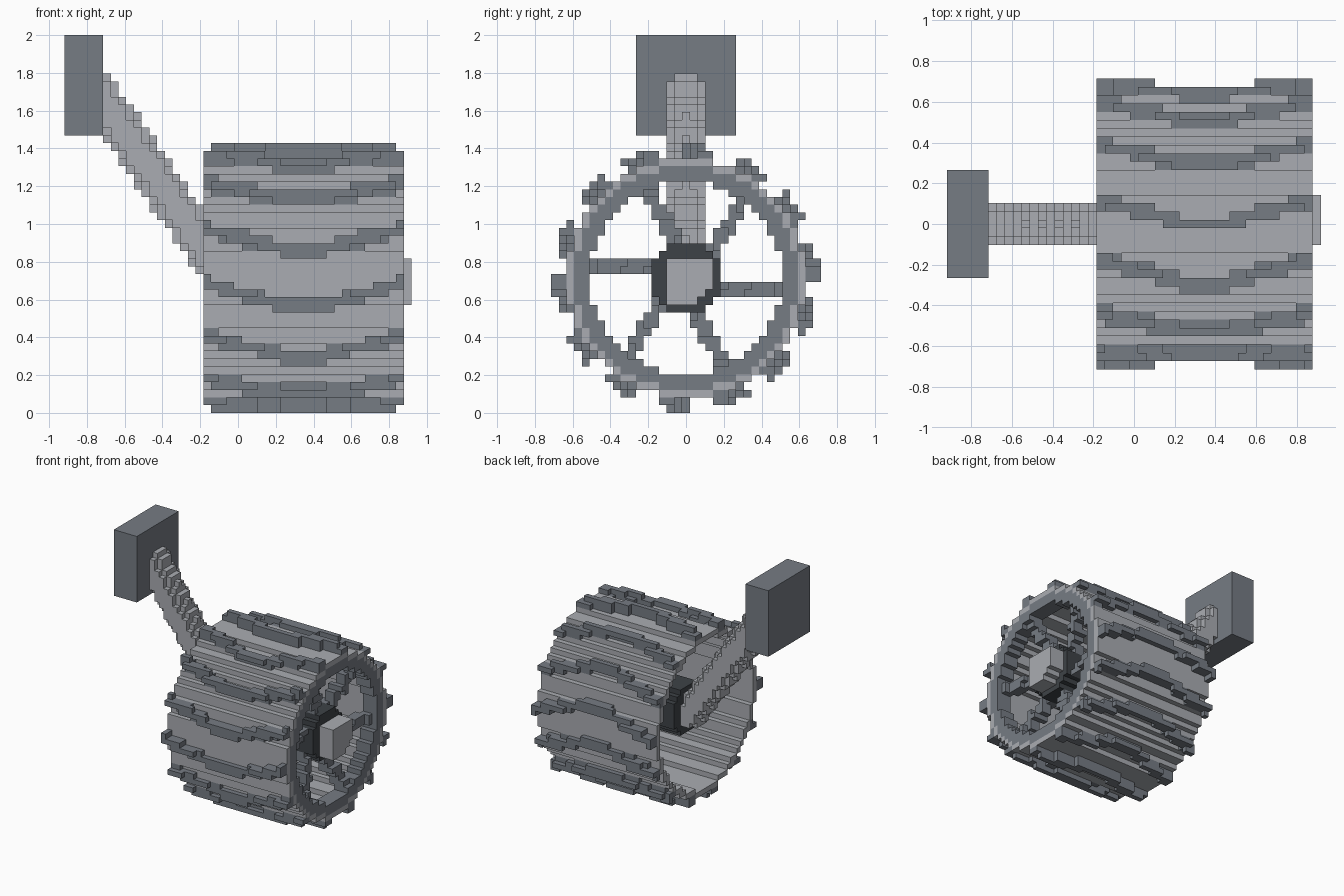
import bpy, bmesh
from math import atan2, cos, sin, hypot, pi, radians
from mathutils import Vector

if "Cube" in bpy.data.objects:
    bpy.data.objects.remove(bpy.data.objects["Cube"], do_unlink=True)

V = 2 / 49            # block size
AXLE = 17             # axle height in blocks
MID = 8.5             # middle of the wheel width in blocks
WHEEL = range(-4, 22) # wheel width in blocks


def material(name, rgb):
    m = bpy.data.materials.new(name)
    m.use_nodes = True
    m.diffuse_color = (*rgb, 1)
    m.node_tree.nodes["Principled BSDF"].inputs["Base Color"].default_value = (*rgb, 1)
    return m


light = material("light grey", (0.4, 0.415, 0.445))
slate = material("slate grey", (0.18, 0.2, 0.23))
dark = material("dark grey", (0.048, 0.055, 0.063))

cells = {}            # block -> part name, earlier parts win
parts = {}            # part name -> material


def fill(name, mat, xs, test, reach=18):
    """Fill blocks over xs where test(x, y, z) holds, z measured from the axle."""
    parts[name] = mat
    for x in xs:
        for y in range(-reach, reach + 1):
            for z in range(-AXLE, 32):
                if test(x, y, z):
                    cells.setdefault((x, y, z), name)


def is_tread(x, y, z):
    r = hypot(y, z)
    if not 15.5 < r <= 17.2:
        return False
    # chevron sweep: the middle runs ahead of the two ends
    sweep = radians(10.5) * min(1, 1.15 * (1 - abs(x - MID) / 12.5))
    step = 2 * pi / 14
    a = (atan2(z, y) - radians(80) - sweep + step / 2) % step - step / 2
    return abs(a) * r <= 0.85


def is_spoke(x, y, z):
    r = hypot(y, z)
    # spokes lean outwards from the hub to the rim
    if not 4 < r < 13 or abs(x - 16.5 - 0.33 * (r - 4)) > 1.1:
        return False
    for k in range(6):
        a = radians(60 * k - 1)
        along, across = y * cos(a) + z * sin(a), z * cos(a) - y * sin(a)
        if along > 0 and abs(across + 1.2) <= 0.95:
            return True
    return False


# arm axis, from the mounting block down to the hub
top, end = Vector((-17.5, 0, 23)), Vector((-1, 0, -1))
axis = (end - top).normalized()


def is_arm(x, y, z):
    d = Vector((x, y, z)) - top
    return (d - axis * d.dot(axis)).length <= 2.6 and z > -3


# hub, cap and spokes
fill("hub_cap", light, range(20, 23),
     lambda x, y, z: -2 <= y <= 3 and -3 <= z <= 2 and y - z < 5)
fill("hub", dark, range(0, 20), lambda x, y, z: hypot(y, z) <= 4.5)
fill("spokes", slate, range(14, 21), is_spoke)

# rim, drum and treads
fill("rim", slate, range(19, 22), lambda x, y, z: 12.4 < hypot(y, z) <= 14.5)
fill("drum", light, WHEEL, lambda x, y, z: 14.4 < hypot(y, z) <= 15.5)
fill("treads", slate, WHEEL, is_tread)

# arm and mounting block
fill("arm", light, range(-17, 0), is_arm)
fill("mounting_block", slate, range(-22, -17), lambda x, y, z: abs(y) <= 6 and z >= 19)

AXES = [Vector((1, 0, 0)), Vector((0, 1, 0)), Vector((0, 0, 1))]


def build(name, mat):
    """Make one mesh from the exposed sides of a part's blocks."""
    bm = bmesh.new()
    corners = {}

    def corner(p):
        key = tuple(round(c * 2) for c in p)
        if key not in corners:
            corners[key] = bm.verts.new((p + Vector((0, 0, AXLE + 0.5))) * V)
        return corners[key]

    for cell, owner in cells.items():
        if owner != name:
            continue
        c = Vector(cell)
        for i in range(3):
            for s in (-1, 1):
                n, u, w = AXES[i] * s, AXES[(i + 1) % 3], AXES[(i + 2) % 3] * s
                if tuple(int(t) for t in c + n) in cells:
                    continue
                bm.faces.new([corner(c + (n + u * a + w * b) / 2)
                              for a, b in ((-1, -1), (1, -1), (1, 1), (-1, 1))])
    mesh = bpy.data.meshes.new(name)
    bm.to_mesh(mesh)
    bm.free()
    mesh.materials.append(mat)
    bpy.context.collection.objects.link(bpy.data.objects.new(name, mesh))


for part, mat in parts.items():
    build(part, mat)
